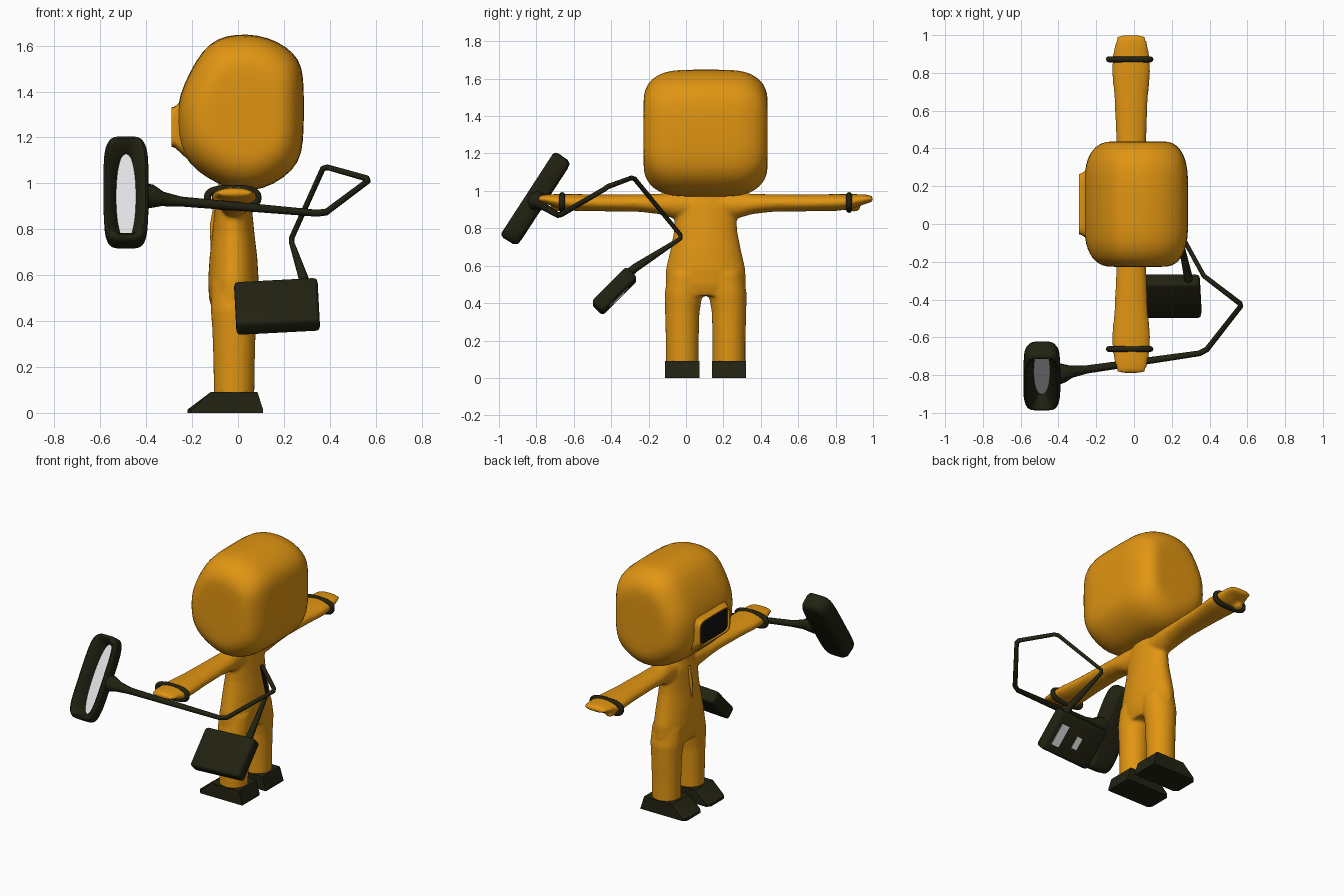
import bpy, bmesh, math
from mathutils import Vector, Matrix

if "Cube" in bpy.data.objects:
    bpy.data.objects.remove(bpy.data.objects["Cube"])

CY = 0.105  # middle of the figure, which faces -x


def material(name, rgb):
    m = bpy.data.materials.new(name)
    m.diffuse_color = (*rgb, 1)
    m.use_nodes = True
    m.node_tree.nodes["Principled BSDF"].inputs["Base Color"].default_value = m.diffuse_color
    return m


ORANGE = material("suit orange", (0.75, 0.30, 0.006))
DARK = material("rubber dark olive", (0.016, 0.016, 0.006))
BLACK = material("visor black", (0.006, 0.006, 0.006))
WHITE = material("plate white", (0.75, 0.75, 0.77))


def finish(name, bm, mats, smooth=True, angle=40):
    bmesh.ops.recalc_face_normals(bm, faces=bm.faces)
    me = bpy.data.meshes.new(name)
    bm.to_mesh(me)
    bm.free()
    for m in mats:
        me.materials.append(m)
    ob = bpy.data.objects.new(name, me)
    bpy.context.collection.objects.link(ob)
    if smooth:
        bpy.ops.object.select_all(action='DESELECT')
        ob.select_set(True)
        bpy.context.view_layer.objects.active = ob
        bpy.ops.object.shade_smooth_by_angle(angle=math.radians(angle))
    return ob


def skin(bm, loops, last_mat=0):
    """Bridge equal rings of points and cap both ends."""
    rows = [[bm.verts.new(p) for p in lp] for lp in loops]
    n = len(rows[0])
    for r, s in zip(rows, rows[1:]):
        for i in range(n):
            bm.faces.new((r[i], r[(i + 1) % n], s[(i + 1) % n], s[i]))
    bm.faces.new(rows[0])
    bm.faces.new(rows[-1]).material_index = last_mat


def oval(axis, pos, c, h, p=2, n=32):
    """Superellipse across an axis, centre c and half sizes h."""
    pts = []
    for i in range(n):
        t = 2 * math.pi * i / n
        u, v = math.cos(t), math.sin(t)
        q = [c[0] + h[0] * math.copysign(abs(u) ** (2 / p), u),
             c[1] + h[1] * math.copysign(abs(v) ** (2 / p), v)]
        q.insert(axis, pos)
        pts.append(Vector(q))
    return pts


def tube(name, pts, depth, mat, radii=None, cyclic=False):
    cu = bpy.data.curves.new(name, 'CURVE')
    cu.dimensions = '3D'
    cu.bevel_depth = depth
    cu.bevel_resolution = 2
    cu.use_fill_caps = True
    sp = cu.splines.new('POLY')
    sp.points.add(len(pts) - 1)
    for i, p in enumerate(pts):
        sp.points[i].co = (*p, 1)
        sp.points[i].radius = radii[i] if radii else 1
    sp.use_cyclic_u = cyclic
    sp.use_smooth = True
    cu.materials.append(mat)
    ob = bpy.data.objects.new(name, cu)
    bpy.context.collection.objects.link(ob)
    bpy.ops.object.select_all(action='DESELECT')
    ob.select_set(True)
    bpy.context.view_layer.objects.active = ob
    bpy.ops.object.convert(target='MESH')


def box(name, size, bevel, mat, place, segments=3):
    bm = bmesh.new()
    bmesh.ops.create_cube(bm, size=1, matrix=Matrix.Diagonal((*size, 1)))
    if bevel:
        bmesh.ops.bevel(bm, geom=bm.edges[:], offset=bevel, segments=segments,
                        profile=0.5, affect='EDGES')
    bm.transform(place)
    return finish(name, bm, [mat])


# Suit body: torso, legs, arms and thumbs fused into one soft skin
bm = bmesh.new()
torso = [(.44, .09, .19), (.50, .107, .215), (.58, .110, .213), (.68, .104, .190), (.78, .092, .170),
         (.86, .084, .165), (.92, .078, .17), (.96, .07, .13), (1.03, .06, .09)]
skin(bm, [oval(2, z, (-.02, CY), (hx, hy)) for z, hx, hy in torso])
leg = [(.04, .125, .088, .088), (.2, .125, .09, .088), (.35, .125, .094, .092),
       (.45, .118, .102, .102), (.56, .10, .10, .10)]
arm = [(.05, .925, .06, .06), (.17, .923, .07, .07), (.25, .93, .078, .054), (.35, .935, .08, .047),
       (.55, .936, .088, .045), (.70, .938, .102, .045), (.78, .943, .098, .04),
       (.83, .952, .09, .03), (.87, .957, .08, .022), (.895, .957, .07, .014)]
thumb = [(.72, .92, .03, .02), (.79, .908, .03, .018), (.825, .905, .02, .013)]
for s in (-1, 1):
    skin(bm, [oval(2, z, (-.017, CY + s * off), (hx, hy)) for z, off, hx, hy in leg])
    skin(bm, [oval(1, CY + s * t, (-.015, z), (hx, hz)) for t, z, hx, hz in arm])
    skin(bm, [oval(1, CY + s * t, (-.07, z), (hx, hz)) for t, z, hx, hz in thumb])
body = finish("suit_body", bm, [ORANGE])
rm = body.modifiers.new("fuse", 'REMESH')
rm.mode = 'VOXEL'
rm.voxel_size = 0.011
rm.use_smooth_shade = True
sm = body.modifiers.new("soften", 'SMOOTH')
sm.factor = 0.5
sm.iterations = 5

# Chest flap
tube("chest_flap", [(-.09, CY, .93), (-.11, CY, .82), (-.118, CY, .72)], .012, ORANGE, [1, 1, .2])

# Hood: side profile swept across y with rounded shoulders
profile = [(.04, 1.65), (.13, 1.635), (.21, 1.595), (.265, 1.54), (.285, 1.47), (.286, 1.33),
           (.285, 1.18), (.265, 1.09), (.20, 1.025), (.11, .975), (0, .965), (-.09, 1.0),
           (-.18, 1.055), (-.235, 1.12), (-.262, 1.2), (-.265, 1.34), (-.235, 1.43),
           (-.185, 1.53), (-.125, 1.61), (-.05, 1.643)]
mid = Vector((.03, 1.31))
bm = bmesh.new()
loops = []
half = [(.332, .50), (.33, .62), (.315, .75), (.285, .86), (.24, .945), (.185, .99), (.11, 1.005)]
for y, k in [(-y, k) for y, k in half] + [(0, 1.005)] + half[::-1]:
    ring = [mid + (Vector(p) - mid) * k for p in profile]
    loops.append([(p.x, CY + y, p.y) for p in ring])
skin(bm, loops)
hood = finish("hood", bm, [ORANGE], angle=80)
hood.modifiers.new("round", 'SUBSURF').levels = 1
hood.modifiers["round"].render_levels = 1

# Visor frame with a recessed black window
bm = bmesh.new()
frame = [(-.12, .21, .17), (-.22, .195, .14), (-.258, .176, .105), (-.275, .165, .09),
         (-.29, .16, .086), (-.29, .15, .078), (-.28, .147, .076)]
skin(bm, [oval(0, x, (CY, 1.245), (hy, hz), p=6, n=48) for x, hy, hz in frame], 1)
finish("visor_frame", bm, [ORANGE, BLACK])

# Boots and cuffs
boot = [(-.22, 0), (-.22, .015), (-.12, .09), (.085, .09), (.11, .012), (.11, 0)]
for s, side in ((-1, "right"), (1, "left")):
    bm = bmesh.new()
    yc = CY + s * .125
    skin(bm, [[(x + (.02 if x < -.2 and e else 0), yc + d, z) for x, z in boot]
              for d, e in ((-.092, 1), (-.07, 0), (.07, 0), (.092, 1))])
    finish("boot_" + side, bm, [DARK], smooth=False)
    tube("cuff_" + side, oval(1, CY + s * .767, (-.023, .938), (.11, .04), p=2.6, n=28),
         .016, DARK, cyclic=True)

# Detector head: hollow dish with a white floor
bm = bmesh.new()
dish = [(.055, .06, .225), (.05, .085, .255), (.03, .096, .268), (-.03, .098, .27), (-.048, .094, .264),
        (-.055, .085, .25), (-.05, .074, .24), (.028, .043, .222)]
loops = [oval(1, y, (0, 0), (hx, hz), p=4.5, n=48) for y, hx, hz in dish[:-1]]
y, hx, hz = dish[-1]
skin(bm, loops + [oval(1, y, (0, 0), (hx, hz), p=2.2, n=48)], 1)
bm.transform(Matrix.Translation((-.488, -.803, .957)) @ Matrix.Rotation(math.radians(-33), 4, 'X'))
finish("detector_dish", bm, [DARK, WHITE], angle=50)

# Detector pole, bent handle and the arm down to the battery pack
tube("detector_pole",
     [(-.41, -.795, .945), (-.375, -.79, .943), (-.33, -.782, .932), (-.25, -.77, .921),
      (.345, -.685, .87), (.385, -.665, .875), (.565, -.435, 1.01), (.56, -.42, 1.022),
      (.39, -.29, 1.07), (.37, -.275, 1.065), (.235, -.03, .765), (.233, -.03, .745),
      (.285, -.27, .59), (.29, -.31, .555)],
     .016, DARK, [3.6, 3.2, 2, 1.35, .95, .95, .9, .9, .8, .8, .75, .75, 1.4, 1.5])

# Battery pack with two pale panels on its underside
pack = (Matrix.Translation((.17, -.383, .464)) @ Matrix.Rotation(math.radians(-3), 4, 'Y')
        @ Matrix.Rotation(math.radians(-45), 4, 'X'))
box("battery_pack", (.365, .085, .265), .02, DARK, pack)
for i, (x, w, h) in enumerate(((.11, .055, .14), (-.02, .04, .08))):
    box("pack_panel_%d" % (i + 1), (w, .006, h), 0, WHITE,
        pack @ Matrix.Translation((x, .043, -.01)))
